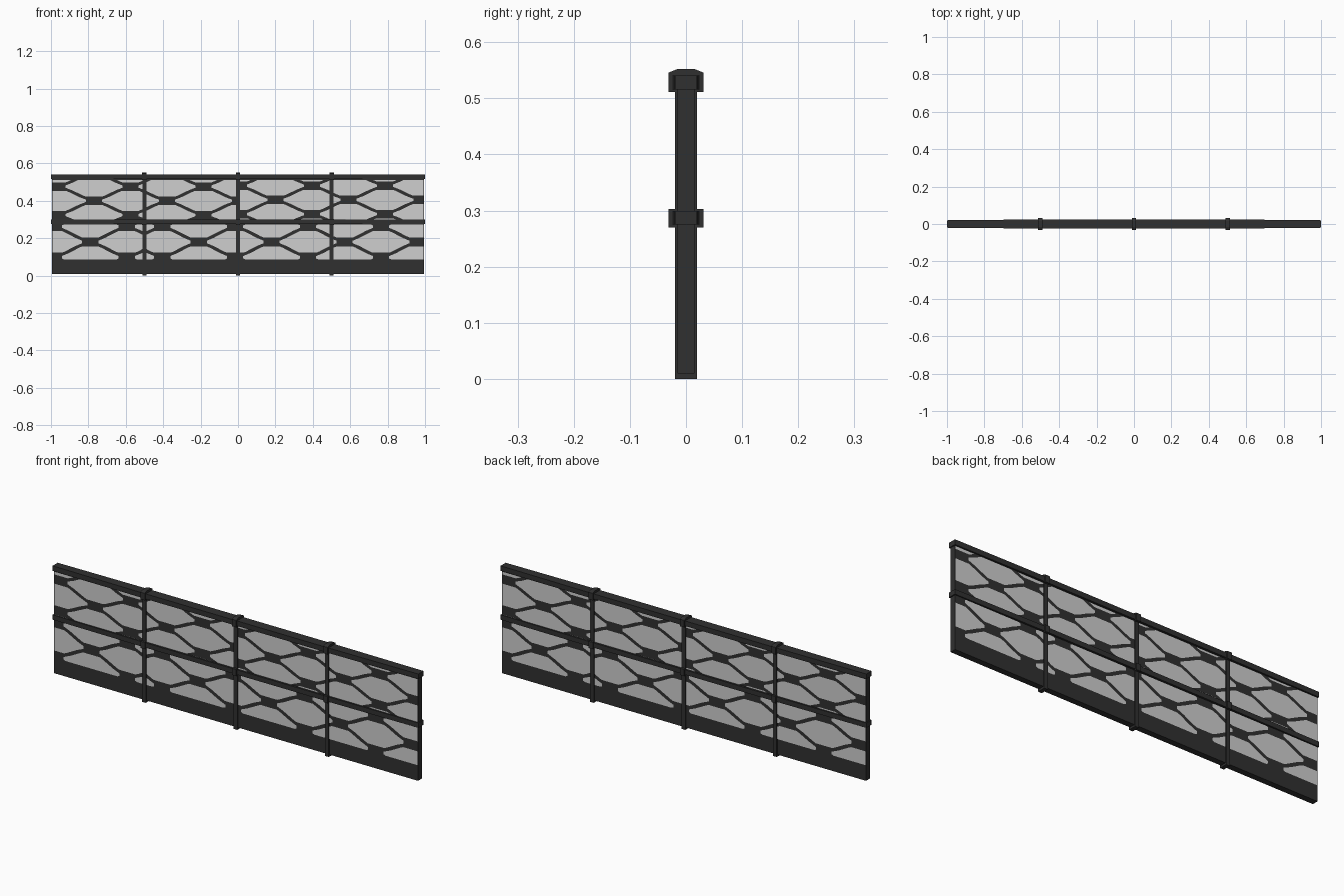
import bpy, bmesh, math
from mathutils import Matrix, Vector

if "Cube" in bpy.data.objects:
    bpy.data.objects.remove(bpy.data.objects["Cube"])


def material(name, v):
    m = bpy.data.materials.new(name)
    m.diffuse_color = (v, v, v, 1)
    m.use_nodes = True
    m.node_tree.nodes["Principled BSDF"].inputs["Base Color"].default_value = m.diffuse_color
    return m


DARK = material("dark metal", 0.03)
GREY = material("light grey mesh", 0.62)


def finish(name, bm, mat):
    me = bpy.data.meshes.new(name)
    bm.to_mesh(me)
    bm.free()
    me.materials.append(mat)
    ob = bpy.data.objects.new(name, me)
    bpy.context.collection.objects.link(ob)
    return ob


def box(bm, x0, x1, hy, z0, z1):
    mat = Matrix.Translation(((x0 + x1) / 2, 0, (z0 + z1) / 2)) @ Matrix.Diagonal(
        (x1 - x0, 2 * hy, z1 - z0, 1))
    return bmesh.ops.create_cube(bm, size=1, matrix=mat)["verts"]


# infill panel
bm = bmesh.new()
box(bm, -0.995, 0.995, 0.015, 0.01, 0.53)
finish("infill_panel", bm, DARK)


# rails, slightly slimmer towards their ends
def rail(name, z0, z1):
    bm = bmesh.new()
    stations = [(-1, 0.020), (-0.5, 0.0245), (0.5, 0.0245), (1, 0.020)]
    rings = [[bm.verts.new((x, y, z)) for y, z in
              ((-h, z0), (h, z0), (h, z1), (-h, z1))] for x, h in stations]
    for a, b in zip(rings, rings[1:]):
        for i in range(4):
            j = (i + 1) % 4
            bm.faces.new((a[i], a[j], b[j], b[i]))
    bm.faces.new(rings[0])
    bm.faces.new(rings[-1])
    bmesh.ops.recalc_face_normals(bm, faces=bm.faces)
    finish(name, bm, DARK)


rail("top_rail", 0.516, 0.541)
rail("middle_rail", 0.275, 0.299)

# posts with collars around the rails and a bevelled cap
for i, x in enumerate((-0.5, 0, 0.5)):
    bm = bmesh.new()
    box(bm, x - 0.01, x + 0.01, 0.02, 0, 0.53)
    box(bm, x - 0.012, x + 0.012, 0.031, 0.27, 0.303)
    box(bm, x - 0.012, x + 0.012, 0.031, 0.511, 0.546)
    cap = box(bm, x - 0.012, x + 0.012, 0.031, 0.546, 0.552)
    for v in cap:
        if v.co.z > 0.55:
            v.co.y *= 0.5
    finish(f"post_{i + 1}", bm, DARK)

# light openings between the lattice bars: one flattened octagon per cell
DX = 0.39


def octagon(cx, cz, h):
    pts = [(0.152, 0.08), (0.115, 0.27), (0.06, 0.62), (0.045, 0.70)]
    right = [(px, pz * h) for px, pz in pts]
    top = right + [(-px, pz) for px, pz in reversed(right)]
    ring = top + [(px, -pz) for px, pz in reversed(top)]
    return [(cx + px, cz + pz) for px, pz in ring]


def openings(name, x0, x1, z0, z1, node_x, node_z, h, y_turn):
    """Cells around lattice nodes, cut to the given window."""
    bm = bmesh.new()
    for k in range(-6, 7):
        for r in range(-2, 3):
            cx = node_x + k * DX / 2
            if (k + r) % 2 == 0:      # alternate places are bar crossings
                continue
            ring = octagon(cx, node_z + r * h, h)
            bm.faces.new([bm.verts.new((px, -0.0158, pz)) for px, pz in ring])
    for co, no in (((x0, 0, 0), (-1, 0, 0)), ((x1, 0, 0), (1, 0, 0)),
                   ((0, 0, z0), (0, 0, -1)), ((0, 0, z1), (0, 0, 1))):
        bmesh.ops.bisect_plane(bm, geom=bm.verts[:] + bm.edges[:] + bm.faces[:],
                               plane_co=co, plane_no=no, clear_outer=True)
    for f in bm.faces:
        f.normal_update()
        if f.normal.y > 0:
            f.normal_flip()
    if y_turn:
        bmesh.ops.rotate(bm, verts=bm.verts, cent=(0, 0, 0),
                         matrix=Matrix.Rotation(math.pi, 3, 'Z'))
    finish(name, bm, GREY)


for side, turn in (("front", False), ("back", True)):
    openings(f"upper_left_openings_{side}", -0.993, 0, 0.30, 0.512, -0.38, 0.40, 0.076, turn)
    openings(f"upper_right_openings_{side}", 0, 0.993, 0.30, 0.512, 0.20, 0.405, 0.076, turn)
    openings(f"lower_left_openings_{side}", -0.993, -0.5, 0.087, 0.272, -0.79, 0.18, 0.082, turn)
    openings(f"lower_right_openings_{side}", -0.5, 0.993, 0.087, 0.272, 0.18, 0.18, 0.082, turn)
